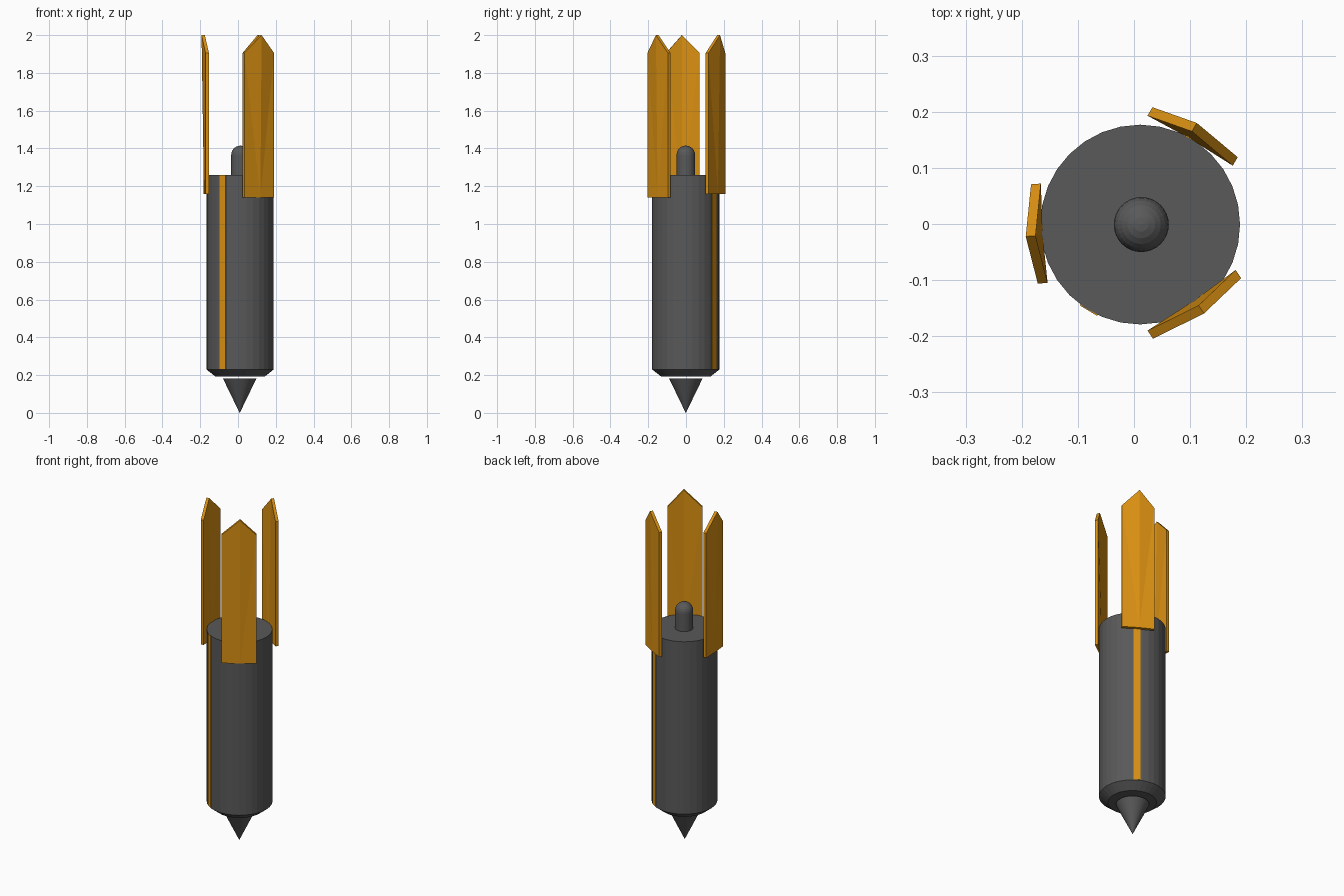
import bpy, bmesh, math
from mathutils import Vector

if "Cube" in bpy.data.objects:
    bpy.data.objects.remove(bpy.data.objects["Cube"])

CX, CY = 0.011, -0.001   # axis of the body
SIDES = 32


def material(name, col):
    m = bpy.data.materials.new(name)
    m.diffuse_color = (*col, 1)
    m.use_nodes = True
    m.node_tree.nodes["Principled BSDF"].inputs["Base Color"].default_value = m.diffuse_color
    return m


GREY = material("dark grey", (0.10, 0.10, 0.10))
ORANGE = material("amber", (0.70, 0.28, 0.006))


def make(name, verts, faces, mat):
    me = bpy.data.meshes.new(name)
    me.from_pydata(verts, [], faces)
    bm = bmesh.new()
    bm.from_mesh(me)
    bmesh.ops.remove_doubles(bm, verts=bm.verts, dist=1e-6)
    bmesh.ops.recalc_face_normals(bm, faces=bm.faces)
    bm.to_mesh(me)
    bm.free()
    me.materials.append(mat)
    ob = bpy.data.objects.new(name, me)
    bpy.context.collection.objects.link(ob)
    return ob


def lathe(name, profile, mat, cx=CX, cy=CY, n=SIDES):
    """Spin (radius, z) points around the vertical axis and cap both ends."""
    verts = [(cx + r * math.cos(2 * math.pi * i / n),
              cy + r * math.sin(2 * math.pi * i / n), z)
             for r, z in profile for i in range(n)]
    faces = [(k * n + i, k * n + (i + 1) % n, (k + 1) * n + (i + 1) % n, (k + 1) * n + i)
             for k in range(len(profile) - 1) for i in range(n)]
    faces += [tuple(range(n)), tuple(range((len(profile) - 1) * n, len(profile) * n))]
    return make(name, verts, faces, mat)


# Main body with chamfered lower edge
lathe("body", [(0.130, 0.192), (0.178, 0.23), (0.178, 1.26)], GREY)

# Pointed tip floating just below the body
lathe("tip", [(0.0005, 0.0), (0.089, 0.183)], GREY, cx=0.009)

# Round-topped pin on the body
R = 0.049
dome = [(max(R * math.cos(a), 0.0005), 1.366 + R * math.sin(a))
        for a in (math.radians(d) for d in range(0, 91, 15))]
lathe("top_pin", [(R, 1.25)] + dome, GREY, cx=0.013, cy=-0.001)

# Two opposite stripe plates down the body
for k, ang in enumerate((58.0, 239.0)):
    a = math.radians(ang)
    out = Vector((math.cos(a), math.sin(a), 0))
    side = Vector((-out.y, out.x, 0)) * 0.018
    verts = [Vector((CX, CY, z)) + out * r + side * s
             for z in (0.232, 1.259) for r, s in ((0.1705, -1), (0.179, -1), (0.179, 1), (0.1705, 1))]
    make(f"stripe_{k + 1}", verts,
         [(0, 1, 2, 3), (4, 5, 6, 7)] + [(i, (i + 1) % 4, (i + 1) % 4 + 4, i + 4) for i in range(4)],
         ORANGE)


# Three folded fins: flat at the foot, bent along the middle towards the peak
def fin(name, a, m, b, bottom):
    a, m, b = (Vector((*p, 0)) for p in (a, m, b))
    d = (b - a).normalized()
    nrm = Vector((d.y, -d.x, 0))
    if nrm.dot(m) < 0:
        nrm = -nrm
    foot = a + d * (m - a).dot(d) + nrm * 0.003
    outline = [(a, bottom), (foot, bottom), (b, bottom), (b, 1.905), (m, 2.0), (a, 1.905)]
    verts = [p + nrm * t + Vector((0, 0, z)) for t in (0, 0.0175) for p, z in outline]
    faces = []
    for o in (0, 6):   # inner and outer skins, split along the fold
        faces += [(o, o + 1, o + 5), (o + 1, o + 4, o + 5),
                  (o + 1, o + 2, o + 3), (o + 1, o + 3, o + 4)]
    faces += [(i, (i + 1) % 6, (i + 1) % 6 + 6, i + 6) for i in range(6)]
    make(name, verts, faces, ORANGE)


fin("fin_left", (-0.166, 0.072), (-0.1755, -0.021), (-0.154, -0.105), 1.16)
fin("fin_back_right", (0.024, 0.193), (0.103, 0.165), (0.176, 0.104), 1.16)
fin("fin_front_right", (0.024, -0.190), (0.115, -0.145), (0.181, -0.082), 1.14)
